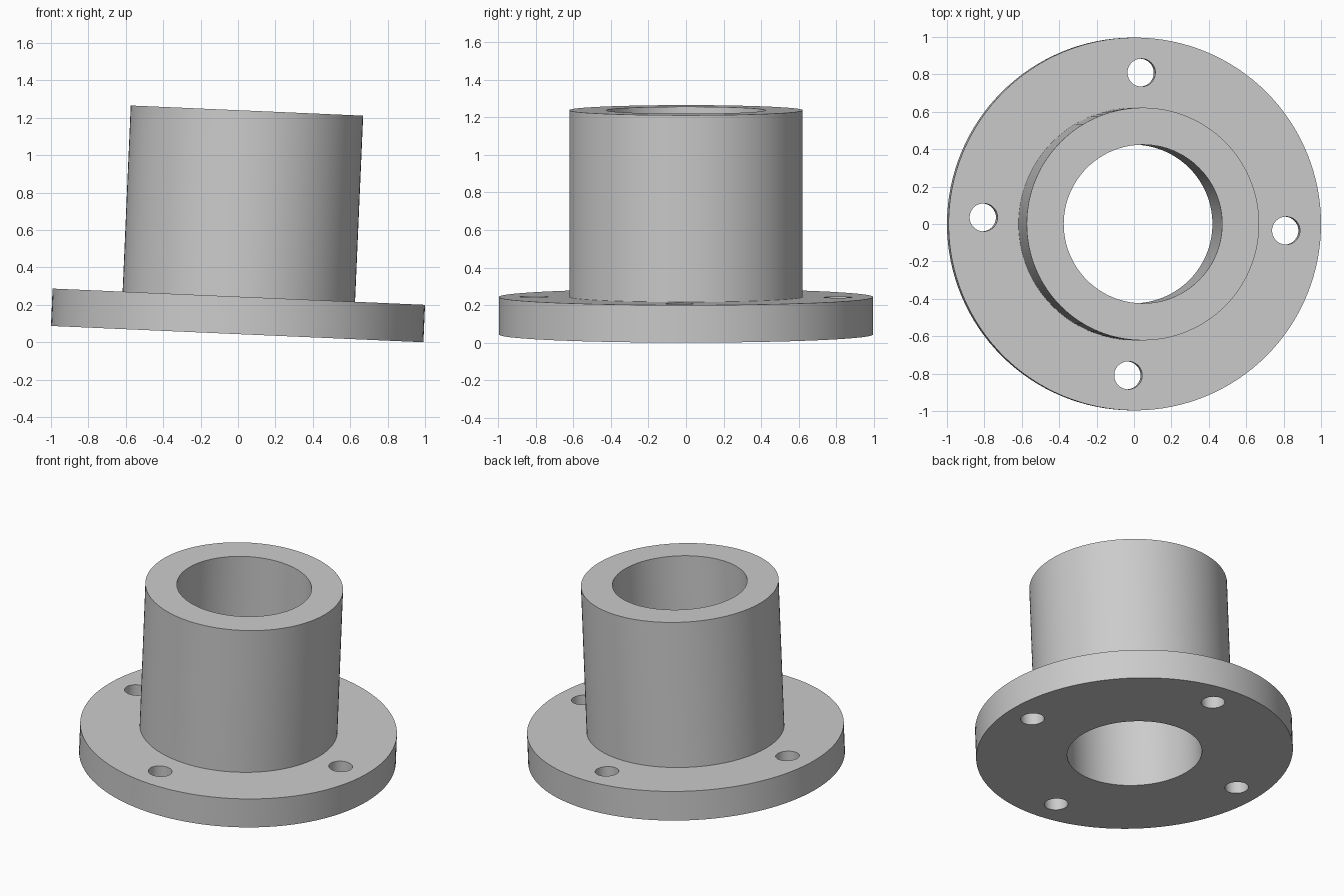
import bpy, bmesh
from math import radians, sin, cos, tau
from mathutils import Matrix, Vector

cube = bpy.data.objects.get("Cube")
if cube:
    bpy.data.objects.remove(cube, do_unlink=True)

SEGMENTS = 128
FLANGE_R, HUB_R, BORE_R = 0.9966, 0.622, 0.424
FLANGE_H, TOTAL_H = 0.2, 1.196
BOLT_CIRCLE, HOLE_R = 0.81, 0.0747
TILT = radians(2.5)

grey = bpy.data.materials.new("plain_grey")
grey.use_nodes = True
grey.diffuse_color = (0.6, 0.6, 0.6, 1)
grey.node_tree.nodes["Principled BSDF"].inputs["Base Color"].default_value = grey.diffuse_color


def make_object(name, bm):
    bmesh.ops.recalc_face_normals(bm, faces=bm.faces)
    mesh = bpy.data.meshes.new(name)
    bm.to_mesh(mesh)
    bm.free()
    mesh.materials.append(grey)
    obj = bpy.data.objects.new(name, mesh)
    bpy.context.collection.objects.link(obj)
    return obj


# Flange and hollow hub: one closed profile turned about the axis
profile = [(BORE_R, 0), (FLANGE_R, 0), (FLANGE_R, FLANGE_H),
           (HUB_R, FLANGE_H), (HUB_R, TOTAL_H), (BORE_R, TOTAL_H)]
bm = bmesh.new()
rings = []
for i in range(SEGMENTS):
    a = tau * i / SEGMENTS
    rings.append([bm.verts.new((r * cos(a), r * sin(a), z)) for r, z in profile])
for i, ring in enumerate(rings):
    following = rings[(i + 1) % SEGMENTS]
    for j in range(len(profile)):
        k = (j + 1) % len(profile)
        bm.faces.new((ring[j], following[j], following[k], ring[k]))
sleeve = make_object("flanged_sleeve", bm)

# Four bolt holes through the flange
bm = bmesh.new()
for i in range(4):
    a = tau * i / 4 - TILT
    place = Matrix.Translation((BOLT_CIRCLE * cos(a), BOLT_CIRCLE * sin(a), FLANGE_H / 2))
    bmesh.ops.create_cone(bm, cap_ends=True, segments=48, radius1=HOLE_R,
                          radius2=HOLE_R, depth=FLANGE_H * 2, matrix=place)
cutter = make_object("bolt_hole_cutter", bm)
cutter.hide_render = True

bpy.ops.object.select_all(action="DESELECT")
sleeve.select_set(True)
bpy.context.view_layer.objects.active = sleeve
holes = sleeve.modifiers.new("bolt_holes", "BOOLEAN")
holes.operation = "DIFFERENCE"
holes.solver = "EXACT"
holes.object = cutter
bpy.ops.object.modifier_apply(modifier=holes.name)
bpy.data.objects.remove(cutter, do_unlink=True)

# Lean the whole part slightly so its left edge touches the ground
lean = Matrix.Rotation(TILT, 4, "Y")
base = Vector((-0.0043, 0, FLANGE_R * sin(TILT)))
sleeve.data.transform(Matrix.Translation(base) @ lean)
bpy.ops.object.shade_smooth_by_angle(angle=radians(30))
